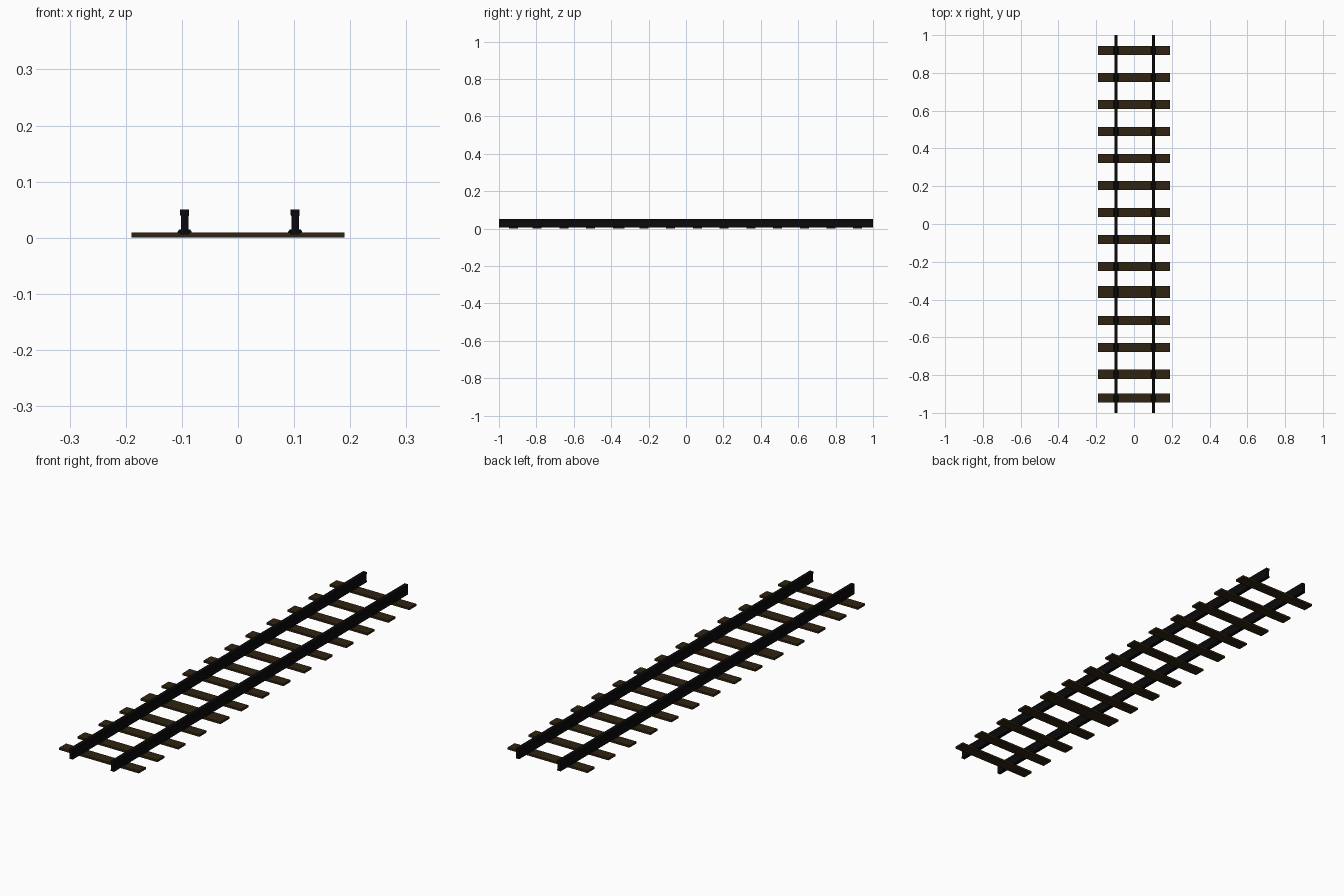
import bpy, bmesh

if "Cube" in bpy.data.objects:
    bpy.data.objects.remove(bpy.data.objects["Cube"])

def mat(name, rgb):
    m = bpy.data.materials.new(name)
    m.diffuse_color = (*rgb, 1)
    m.use_nodes = True
    m.node_tree.nodes["Principled BSDF"].inputs["Base Color"].default_value = m.diffuse_color
    return m

wood = mat("dark_brown_wood", (0.028, 0.017, 0.006))
steel = mat("black_steel", (0.003, 0.003, 0.0035))

def extrude_y(name, profile, x, y0, y1, material):
    """Closed x-z profile extruded along y."""
    bm = bmesh.new()
    face = bm.faces.new([bm.verts.new((x + px, y0, pz)) for px, pz in profile])
    geo = bmesh.ops.extrude_face_region(bm, geom=[face])
    verts = [g for g in geo["geom"] if isinstance(g, bmesh.types.BMVert)]
    bmesh.ops.translate(bm, verts=verts, vec=(0, y1 - y0, 0))
    bmesh.ops.recalc_face_normals(bm, faces=bm.faces)
    me = bpy.data.meshes.new(name)
    bm.to_mesh(me)
    bm.free()
    me.materials.append(material)
    ob = bpy.data.objects.new(name, me)
    bpy.context.collection.objects.link(ob)
    return ob

def mirrored(half):
    return half + [(-x, z) for x, z in reversed(half)]

# profiles: sleeper board, rail with foot and head, rail clip
SLEEPER = mirrored([(0.19, 0.0), (0.19, 0.009)])
RAIL = mirrored([(0.008, 0.006), (0.008, 0.012), (0.0065, 0.016),
                 (0.0065, 0.037), (0.008, 0.041), (0.008, 0.05)])
CLIP = mirrored([(0.0125, 0.007), (0.0125, 0.011), (0.0095, 0.015)])
RAIL_X = (-0.095, 0.102)

# rails
for side, x in zip(("left", "right"), RAIL_X):
    extrude_y(f"{side}_rail", RAIL, x, -1, 1, steel)

# sleepers: even spacing, one doubled board, last one set slightly inward
ys = [0.918 - 0.1428 * i for i in range(13)] + [-0.353, -0.922]
for y in ys:
    extrude_y("sleeper", SLEEPER, 0, y - 0.024, y + 0.024, wood)
    # clips holding the rails
    for x in RAIL_X:
        extrude_y("rail_clip", CLIP, x, y - 0.018, y + 0.018, steel)
